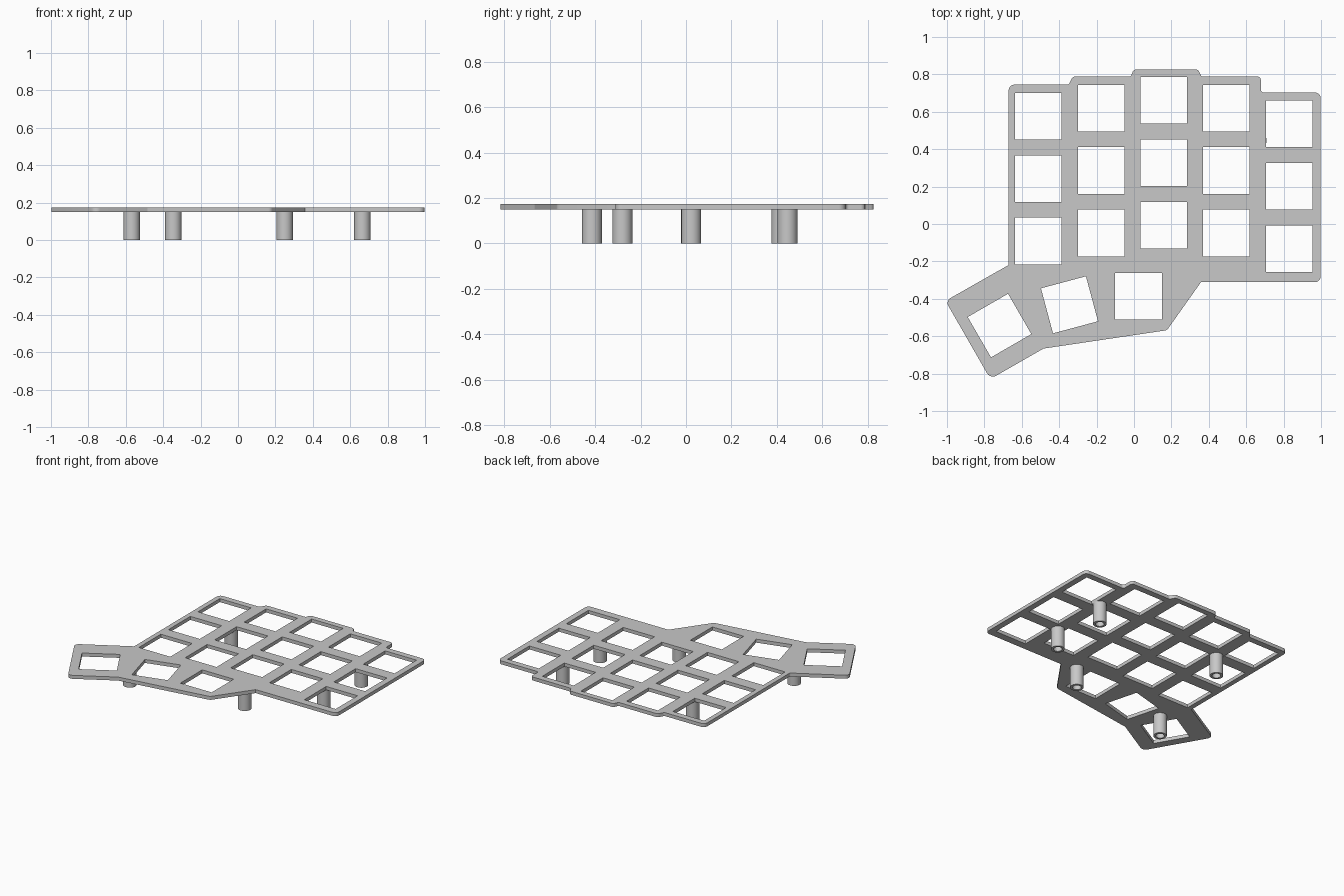
import bpy
import bmesh
from math import radians, pi, tan, sin
from mathutils import Vector, Matrix

cube = bpy.data.objects.get("Cube")
if cube:
    bpy.data.objects.remove(cube, do_unlink=True)

grey = bpy.data.materials.new("plain grey")
grey.use_nodes = True
colour = (0.58, 0.58, 0.58, 1)
grey.diffuse_color = colour
grey.node_tree.nodes["Principled BSDF"].inputs["Base Color"].default_value = colour

BOTTOM, TOP = 0.149, 0.174
KEY = 0.249      # side of a key opening
PITCH = 0.334    # row spacing


def rounded(corners, steps=5):
    """Round each (x, y, radius) corner with a small arc."""
    path = []
    for i, (x, y, r) in enumerate(corners):
        p = Vector((x, y))
        if r == 0:
            path.append(p)
            continue
        a = (Vector(corners[i - 1][:2]) - p).normalized()
        b = (Vector(corners[(i + 1) % len(corners)][:2]) - p).normalized()
        half = a.angle(b) / 2
        centre = p + (a + b).normalized() * (r / sin(half))
        start = p + a * (r / tan(half)) - centre
        end = p + b * (r / tan(half)) - centre
        path += [centre + start.lerp(end, k / steps).normalized() * r
                 for k in range(steps + 1)]
    return path


def opening(x, y, turn=0):
    """Square key opening, turned in degrees."""
    h = KEY / 2
    rot = Matrix.Rotation(radians(turn), 2)
    return [Vector((x, y)) + rot @ Vector(c)
            for c in ((-h, -h), (-h, h), (h, h), (h, -h))]


# Plate outline, clockwise from the back corner
outline = rounded([
    (-0.67, 0.745, 0.03), (-0.35, 0.745, 0.015), (-0.327, 0.789, 0.025),
    (-0.017, 0.789, 0.01), (-0.002, 0.826, 0.02), (0.342, 0.826, 0.02),
    (0.36, 0.789, 0.01), (0.678, 0.789, 0.02), (0.678, 0.703, 0.015),
    (0.998, 0.703, 0.03), (0.998, -0.311, 0.03), (0.358, -0.311, 0),
    (0.176, -0.568, 0.03), (-0.484, -0.666, 0.02), (-0.768, -0.829, 0.035),
    (-1.008, -0.411, 0.03), (-0.67, -0.219, 0.01)])

# Finger columns (x, y of back key) and the fanned thumb keys
columns = [(-0.511, 0.577), (-0.174, 0.62), (0.158, 0.662),
           (0.494, 0.62), (0.83, 0.535)]
loops = [outline]
for x, y in columns:
    loops += [opening(x, y - PITCH * row) for row in range(3)]
loops += [opening(0.024, -0.386), opening(-0.345, -0.432, 15),
          opening(-0.719, -0.543, 30)]

# Filled, extruded outline turned into a mesh
curve = bpy.data.curves.new("plate_profile", "CURVE")
curve.dimensions = "2D"
curve.fill_mode = "BOTH"
curve.extrude = (TOP - BOTTOM) / 2
for loop in loops:
    spline = curve.splines.new("POLY")
    spline.points.add(len(loop) - 1)
    for point, p in zip(spline.points, loop):
        point.co = (p.x, p.y, 0, 1)
    spline.use_cyclic_u = True
plate = bpy.data.objects.new("key_plate", curve)
bpy.context.collection.objects.link(plate)
plate.location.z = (TOP + BOTTOM) / 2
curve.materials.append(grey)
bpy.ops.object.select_all(action="DESELECT")
plate.select_set(True)
bpy.context.view_layer.objects.active = plate
bpy.ops.object.convert(target="MESH")
bm = bmesh.new()
bm.from_mesh(plate.data)
bmesh.ops.remove_doubles(bm, verts=bm.verts, dist=0.0001)
bmesh.ops.recalc_face_normals(bm, faces=bm.faces)
bm.to_mesh(plate.data)
bm.free()
bpy.ops.object.shade_smooth_by_angle(angle=radians(30))


def post(name, x, y, radius=0.044, bore=0.028, sides=40):
    """Hollow standoff, spun from its wall profile."""
    bm = bmesh.new()
    wall = [(bore, BOTTOM), (bore, 0), (radius, 0), (radius, BOTTOM)]
    verts = [bm.verts.new((r, 0, z)) for r, z in wall]
    edges = [bm.edges.new(pair) for pair in zip(verts, verts[1:])]
    bmesh.ops.spin(bm, geom=verts + edges, cent=(0, 0, 0), axis=(0, 0, 1),
                   angle=2 * pi, steps=sides, use_merge=True)
    bmesh.ops.remove_doubles(bm, verts=bm.verts, dist=0.0001)
    bmesh.ops.recalc_face_normals(bm, faces=bm.faces)
    # Make the outer wall face outward
    outer = max(bm.faces, key=lambda f: f.calc_center_median().xy.length)
    if outer.normal.dot(outer.calc_center_median()) < 0:
        bmesh.ops.reverse_faces(bm, faces=bm.faces)
    mesh = bpy.data.meshes.new(name)
    bm.to_mesh(mesh)
    bm.free()
    mesh.materials.append(grey)
    obj = bpy.data.objects.new(name, mesh)
    obj.location = (x, y, 0)
    bpy.context.collection.objects.link(obj)
    bpy.ops.object.select_all(action="DESELECT")
    obj.select_set(True)
    bpy.context.view_layer.objects.active = obj
    bpy.ops.object.shade_smooth_by_angle(angle=radians(30))


# Standoffs under the plate
post("back_left_post", 0.665, 0.447)
post("middle_left_post", 0.665, 0.023)
post("front_post", 0.25, -0.28)
post("back_right_post", -0.346, 0.42)
post("thumb_post", -0.568, -0.414)
